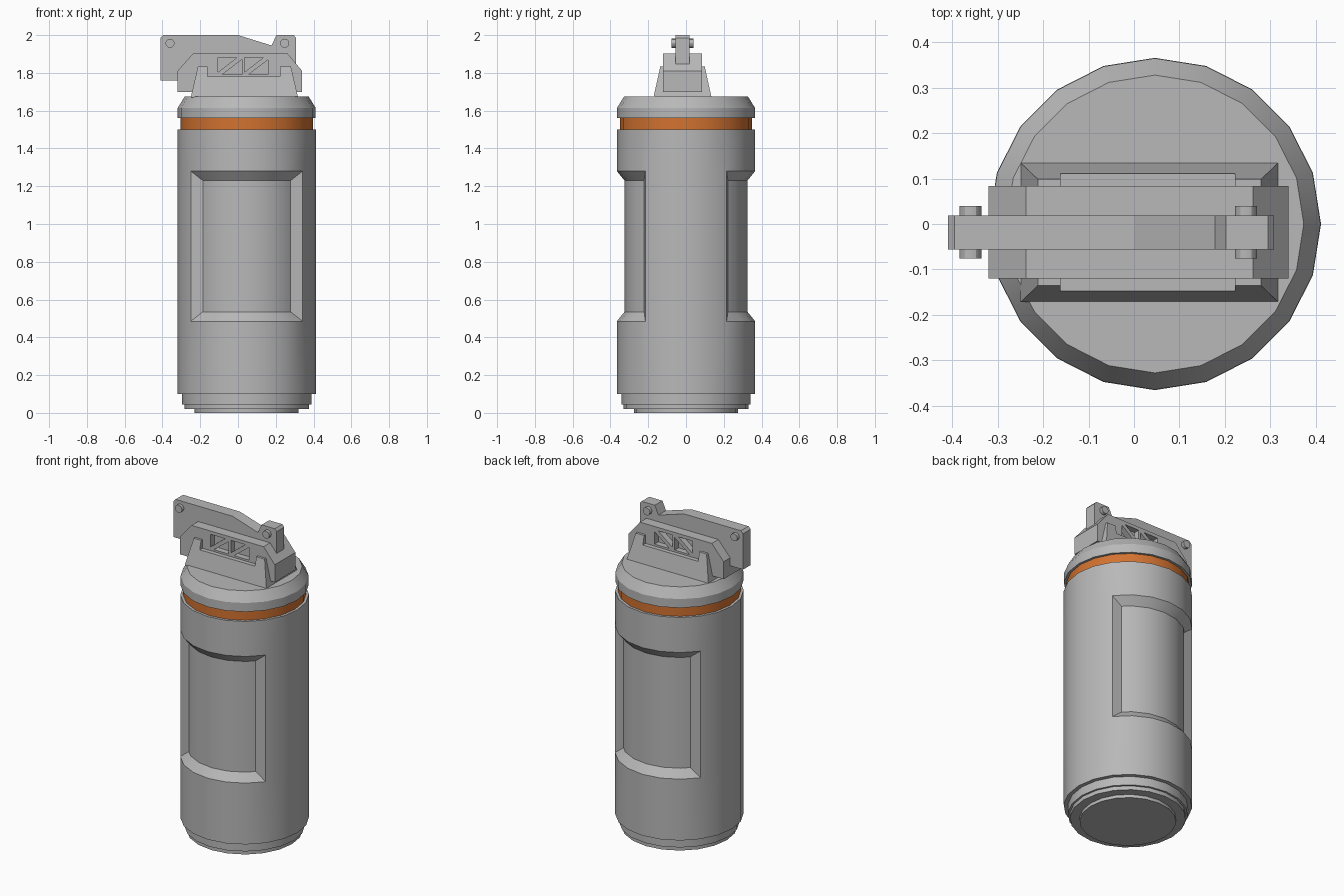
import bpy, bmesh, math

old = bpy.data.objects.get("Cube")
if old:
    bpy.data.objects.remove(old, do_unlink=True)

CX, SIDES = 0.046, 20      # axis of the canister and its facet count
HY = -0.0185               # centre plane of the handle parts


def material(name, rgb):
    m = bpy.data.materials.new(name)
    m.use_nodes = True
    m.diffuse_color = (*rgb, 1)
    m.node_tree.nodes["Principled BSDF"].inputs["Base Color"].default_value = (*rgb, 1)
    return m


grey = material("metal grey", (0.48, 0.48, 0.48))
orange = material("band orange", (0.65, 0.17, 0.03))


def finish(bm, name, mat, smooth=False):
    bmesh.ops.recalc_face_normals(bm, faces=bm.faces)
    me = bpy.data.meshes.new(name)
    bm.to_mesh(me)
    bm.free()
    ob = bpy.data.objects.new(name, me)
    bpy.context.collection.objects.link(ob)
    me.materials.append(mat)
    if smooth:
        bpy.ops.object.select_all(action='DESELECT')
        ob.select_set(True)
        bpy.context.view_layer.objects.active = ob
        bpy.ops.object.shade_smooth_by_angle(angle=math.radians(30))
    return ob


def lathe(profile):
    """Closed solid of revolution from (radius, z) pairs."""
    bm = bmesh.new()
    rings = []
    for r, z in profile:
        angles = [math.tau * i / SIDES for i in range(SIDES)]
        rings.append([bm.verts.new((CX + r * math.cos(a), r * math.sin(a), z)) for a in angles])
    for low, high in zip(rings, rings[1:]):
        for i in range(SIDES):
            j = (i + 1) % SIDES
            bm.faces.new((low[i], low[j], high[j], high[i]))
    bm.faces.new(rings[0][::-1])
    bm.faces.new(rings[-1])
    bmesh.ops.recalc_face_normals(bm, faces=bm.faces)
    return bm


def prism(bm, outline, half):
    """Extrude an (x, z) outline across y; half(z) gives the half width."""
    front = [bm.verts.new((x, HY - half(z), z)) for x, z in outline]
    back = [bm.verts.new((x, HY + half(z), z)) for x, z in outline]
    bm.faces.new(front)
    bm.faces.new(back[::-1])
    for i in range(len(outline)):
        j = (i + 1) % len(outline)
        bm.faces.new((front[i], back[i], back[j], front[j]))
    return bm


# Stepped foot, band and bevelled cap
foot = [(0.275, 0), (0.275, 0.02), (0.33, 0.02), (0.33, 0.045), (0.342, 0.045), (0.342, 0.1)]
finish(lathe(foot), "stepped_foot", grey, True)
finish(lathe([(0.35, 1.5), (0.35, 1.56)]), "orange_band", orange, True)
cap = [(0.365, 1.56), (0.365, 1.615), (0.328, 1.675)]
finish(lathe(cap), "bevelled_cap", grey, True)

# Canister with a sunken grip panel front and back
body = lathe([(0.366, 0.1), (0.366, 0.485), (0.366, 1.28), (0.366, 1.5)])
for side in (-1, 1):
    body.normal_update()
    panel = []
    for f in body.faces:
        c = f.calc_center_median()
        if 0.8 < c.z < 0.95 and side * c.y > 0.2 and len(f.verts) == 4:
            panel.append(f)
    bmesh.ops.inset_region(body, faces=panel, thickness=0.05, depth=-0.04, use_even_offset=True)
finish(body, "canister_body", grey, True)

# Tapered saddle with a notch between its end lugs
saddle = [(-0.25, 1.67), (0.318, 1.67), (0.28, 1.835), (0.222, 1.835),
          (0.222, 1.78), (-0.162, 1.78), (-0.162, 1.835), (-0.212, 1.835)]
finish(prism(bmesh.new(), saddle, lambda z: 0.1525 - 0.22 * (z - 1.675)), "saddle", grey)

# Housing with triangular pockets on both sides
housing = [(-0.32, 1.7), (0.34, 1.7), (0.34, 1.81), (0.262, 1.903), (-0.238, 1.903), (-0.32, 1.81)]
block = finish(prism(bmesh.new(), housing, lambda z: 0.102), "housing", grey)

cut = bmesh.new()
low, high = 1.792, 1.882
for x in (-0.105, 0.035):
    pockets = ([(x, low + 0.012), (x + 0.1, high), (x, high)],
               [(x + 0.022, low), (x + 0.125, low), (x + 0.125, high - 0.012)])
    for tri in pockets:
        for side in (-1, 1):
            start = len(cut.verts)
            prism(cut, tri, lambda z: 0.03)
            cut.verts.ensure_lookup_table()
            for v in cut.verts[start:]:
                v.co.y += side * 0.095
cutter = finish(cut, "pocket_cutter", grey)
cutter.hide_render = True
cutter.hide_set(True)
mod = block.modifiers.new("pockets", 'BOOLEAN')
mod.object = cutter
mod.operation = 'DIFFERENCE'
mod.solver = 'EXACT'
bpy.context.view_layer.objects.active = block
bpy.ops.object.modifier_apply(modifier=mod.name)
bpy.data.objects.remove(cutter, do_unlink=True)

# Lever running through the housing
lever = [(-0.41, 1.76), (0.308, 1.76), (0.308, 1.985), (0.295, 2), (0.203, 2),
         (0.178, 1.945), (0, 2), (-0.395, 2), (-0.41, 1.985)]
finish(prism(bmesh.new(), lever, lambda z: 0.0375), "lever", grey)

# Pins through both ends of the lever
for name, x in (("rear_pin", -0.36), ("front_pin", 0.247)):
    pin = [(x + 0.024 * math.cos(math.tau * i / 12), 1.957 + 0.024 * math.sin(math.tau * i / 12))
           for i in range(12)]
    finish(prism(bmesh.new(), pin, lambda z: 0.058), name, grey, True)
